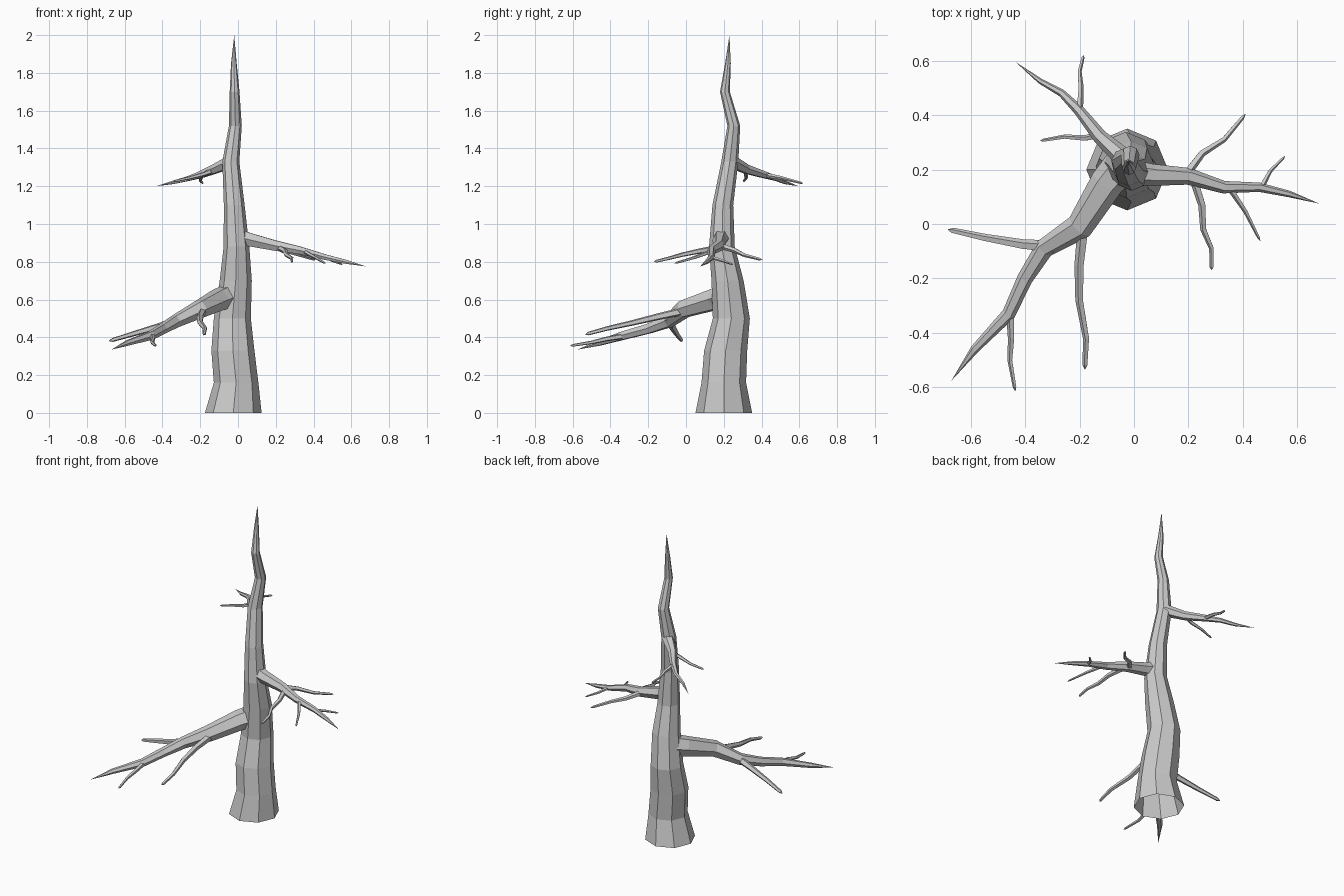
import bpy, bmesh, math
from mathutils import Vector

bark = bpy.data.materials.new("grey_bark")
bark.diffuse_color = (0.6, 0.6, 0.6, 1)


def limb(name, path, sides, level=False):
    """Faceted tapering tube along (x, y, z, radius) points, closed to a tip, open at the root."""
    bm = bmesh.new()
    pts = [Vector(p[:3]) for p in path]
    rings = []
    for i, p in enumerate(pts[:-1]):
        if level:
            u, v = Vector((1, 0, 0)), Vector((0, 1, 0))
        else:
            t = (pts[i + 1] - pts[max(i - 1, 0)]).normalized()
            u = t.cross(Vector((0, 0, 1))).normalized()
            v = u.cross(t)
        ring = []
        for k in range(sides):
            a = 2 * math.pi * k / sides
            ring.append(bm.verts.new(p + path[i][3] * (math.cos(a) * u + math.sin(a) * v)))
        rings.append(ring)
    for a, b in zip(rings, rings[1:]):
        for k in range(sides):
            n = (k + 1) % sides
            bm.faces.new((a[k], a[n], b[n], b[k]))
    tip = bm.verts.new(pts[-1])
    for k in range(sides):
        bm.faces.new((rings[-1][k], rings[-1][(k + 1) % sides], tip))
    bmesh.ops.recalc_face_normals(bm, faces=bm.faces)
    me = bpy.data.meshes.new(name)
    bm.to_mesh(me)
    bm.free()
    me.materials.append(bark)
    ob = bpy.data.objects.new(name, me)
    bpy.context.collection.objects.link(ob)


def twig(name, plan, z0, z1, r):
    """Thin twig through plan (x, y) points, sinking from z0 to z1."""
    n = len(plan) - 1
    path = []
    for i, (x, y) in enumerate(plan):
        f = i / n
        path.append((x, y, z0 + (z1 - z0) * f, r * (1 - 0.6 * f)))
    # small blunt tip
    a, b = Vector(path[-2][:3]), Vector(path[-1][:3])
    path[-1] = (*(a + (b - a) * 0.85), r * 0.45)
    path.append((*b, 0))
    limb(name, path, 5)


# Trunk: octagonal, slightly crooked
limb("trunk", [
    (-.025, .20, 0, .15), (-.01, .20, .16, .118), (-.027, .21, .33, .114),
    (-.03, .24, .50, .098), (-.012, .22, .70, .085), (-.008, .19, .88, .068),
    (-.02, .195, 1.1, .055), (-.038, .232, 1.33, .045), (-.014, .253, 1.52, .034),
    (-.018, .206, 1.7, .026), (-.022, .222, 1.85, .015), (-.02, .23, 2.0, 0)], 8, True)

# Main branches
limb("low_branch", [
    (-.04, .22, .62, .068), (-.10, .15, .60, .062), (-.20, -.01, .55, .05),
    (-.33, -.09, .485, .036), (-.40, -.20, .445, .029), (-.46, -.33, .41, .025),
    (-.585, -.46, .37, .016), (-.67, -.575, .335, 0)], 6)
limb("middle_branch", [
    (-.01, .19, .935, .046), (.07, .18, .915, .04), (.20, .175, .885, .031),
    (.33, .135, .86, .023), (.46, .135, .825, .017), (.57, .11, .80, .012),
    (.68, .075, .775, 0)], 6)
limb("high_branch", [
    (-.035, .24, 1.33, .037), (-.125, .32, 1.29, .027), (-.20, .415, 1.26, .02),
    (-.265, .48, 1.24, .014), (-.345, .525, 1.22, .01), (-.435, .595, 1.20, 0)], 6)

# Twigs
twig("low_twig_1", [(-.29, -.085), (-.41, -.075), (-.55, -.05), (-.685, -.02)], .50, .38, .024)
twig("low_twig_2", [(-.185, -.01), (-.20, -.15), (-.20, -.28), (-.175, -.42), (-.18, -.535)], .54, .415, .022)
twig("low_twig_3", [(-.455, -.31), (-.45, -.42), (-.455, -.50), (-.435, -.615)], .41, .355, .016)
twig("middle_twig_1", [(.19, .18), (.25, .26), (.33, .31), (.41, .405)], .885, .81, .017)
twig("middle_twig_2", [(.215, .18), (.25, .07), (.255, -.02), (.285, -.09), (.285, -.17)], .875, .80, .017)
twig("middle_twig_3", [(.35, .135), (.41, .045), (.465, -.065)], .855, .79, .012)
twig("middle_twig_4", [(.465, .13), (.50, .195), (.555, .25)], .825, .785, .011)
twig("high_twig_1", [(-.20, .415), (-.195, .50), (-.20, .56), (-.185, .62)], 1.26, 1.215, .013)
twig("high_twig_2", [(-.13, .325), (-.18, .315), (-.255, .32), (-.345, .305)], 1.285, 1.225, .014)
